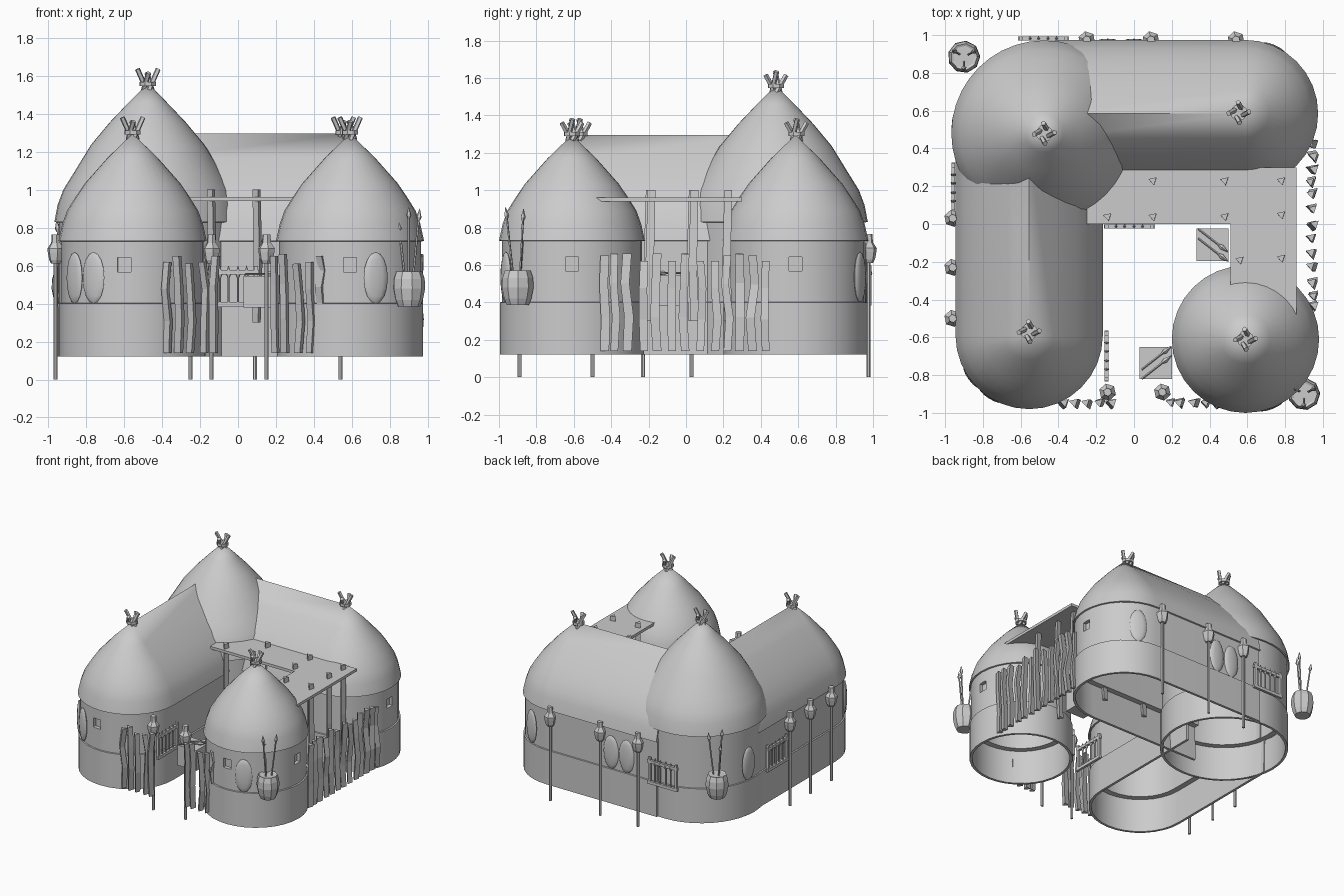
import bpy, bmesh, random
from math import sin, cos, pi, radians
from mathutils import Vector, Matrix

if "Cube" in bpy.data.objects:
    bpy.data.objects.remove(bpy.data.objects["Cube"])

random.seed(4)
smooth = []


def finish(name, bm):
    me = bpy.data.meshes.new(name)
    bm.to_mesh(me)
    bm.free()
    ob = bpy.data.objects.new(name, me)
    bpy.context.collection.objects.link(ob)
    return ob


def box(bm, c, s, rz=0):
    m = Matrix.Translation(c) @ Matrix.Rotation(rz, 4, 'Z') @ Matrix.Diagonal((*s, 1))
    bmesh.ops.create_cube(bm, size=1, matrix=m)


def tube(bm, pts, radii, sides=6):
    # lofted stick through pts with end caps
    pts = [Vector(p) for p in pts]
    d = (pts[-1] - pts[0]).normalized()
    u = d.cross(Vector((0.31, 0.95, 0.05))).normalized()
    v = d.cross(u)
    rings = [[bm.verts.new(p + r * (cos(2 * pi * i / sides) * u + sin(2 * pi * i / sides) * v))
              for i in range(sides)] for p, r in zip(pts, radii)]
    for a, b in zip(rings, rings[1:]):
        for i in range(sides):
            j = (i + 1) % sides
            bm.faces.new((a[i], a[j], b[j], b[i]))
    bm.faces.new(rings[0][::-1])
    bm.faces.new(rings[-1])


def shell(name, c, profile, thick, ang=None, length=0, n=32):
    # round shell, or a round-ended wing running back by length, from an (r, z) profile
    bm = bmesh.new()
    rings = []
    for r, z in profile:
        if ang is None:
            p = [(c[0] + r * cos(2 * pi * i / n), c[1] + r * sin(2 * pi * i / n)) for i in range(n)]
        else:
            h = n // 2
            p = [(c[0] + r * cos(ang - pi / 2 + pi * i / h), c[1] + r * sin(ang - pi / 2 + pi * i / h))
                 for i in range(h + 1)]
            bx, by = -length * cos(ang), -length * sin(ang)
            p = [(p[0][0] + bx, p[0][1] + by)] + p + [(p[-1][0] + bx, p[-1][1] + by)]
        rings.append([bm.verts.new((x, y, z)) for x, y in p])
    m = len(rings[0])
    for a, b in zip(rings, rings[1:]):
        for i in range(m if ang is None else m - 1):
            j = (i + 1) % m
            bm.faces.new((a[i], a[j], b[j], b[i]))
    bmesh.ops.remove_doubles(bm, verts=bm.verts, dist=0.0005)
    ob = finish(name, bm)
    s = ob.modifiers.new("thickness", 'SOLIDIFY')
    s.thickness, s.offset = thick, -1
    smooth.append(ob)
    return ob


def cut_window(wall, c, ang, r):
    bm = bmesh.new()
    box(bm, (c[0] + r * cos(ang), c[1] + r * sin(ang), 0.605), (0.06, 0.07, 0.075), ang)
    cut = finish("window_cutter", bm)
    cut.hide_render = True
    cut.hide_set(True)
    b = wall.modifiers.new("window", 'BOOLEAN')
    b.object, b.operation, b.solver = cut, 'DIFFERENCE', 'EXACT'


# huts and wings: name, centre, wing direction, wing length, window angles
hut_roof = [(0.39, 0.73), (0.37, 0.82), (0.345, 0.89), (0.298, 0.965), (0.25, 1.035), (0.13, 1.17), (0, 1.295)]
for name, c, ang, ln, wins in (("left_wing", (-0.555, -0.59), -pi / 2, 1.0, (-pi / 2 - 0.12,)),
                               ("back_wing", (0.585, 0.585), 0, 1.0, (0,)),
                               ("small_hut", (0.59, -0.61), None, 0, (-pi / 2, 0))):
    shell(name + "_base", c, [(0.385, 0.12), (0.385, 0.40), (0.375, 0.402)], 0.02, ang, ln)
    wall = shell(name + "_wall", c, [(0.374, 0.40), (0.374, 0.75)], 0.045, ang, ln)
    for w in wins:
        cut_window(wall, c, w, 0.374)
    shell(name + "_roof", c, hut_roof, 0.012, ang, ln)
tower = (-0.475, 0.48)
shell("tower_base", tower, [(0.478, 0.12), (0.478, 0.40), (0.47, 0.402)], 0.02, n=40)
shell("tower_wall", tower, [(0.47, 0.40), (0.47, 0.86)], 0.045, n=40)
shell("tower_roof", tower, [(0.492, 0.83), (0.475, 0.92), (0.445, 1.0), (0.395, 1.08), (0.3, 1.235),
                            (0.2, 1.355), (0.1, 1.46), (0, 1.56)], 0.012, n=40)

# crossed-stick finials
bm = bmesh.new()
for x, y, z in ((-0.555, -0.57, 1.29), (0.555, 0.59, 1.29), (0.59, -0.61, 1.29), (-0.475, 0.48, 1.545)):
    tube(bm, [(x, y, z), (x, y, z + 0.022)], [0.045, 0.045], 8)
    for k in range(4):
        a = k * pi / 2 + 0.5
        p = Vector((x + 0.022 * cos(a), y + 0.022 * sin(a), z - 0.01))
        q = Vector((-sin(a) * 0.05, cos(a) * 0.05, 0.08 + 0.02 * (k % 2)))
        tube(bm, [p - q * 0.2, p + q], [0.014, 0.014], 5)
finish("roof_finials", bm)

# L-shaped canopy and its posts
bm = bmesh.new()
f = bm.faces.new([bm.verts.new((x, y, 0.94)) for x, y in
                  ((-0.25, 0), (0.51, 0), (0.51, -0.55), (0.86, -0.55), (0.86, 0.30), (-0.25, 0.30))])
ex = bmesh.ops.extrude_face_region(bm, geom=[f])
bmesh.ops.translate(bm, verts=[v for v in ex["geom"] if isinstance(v, bmesh.types.BMVert)], vec=(0, 0, 0.022))
bmesh.ops.recalc_face_normals(bm, faces=bm.faces)
finish("canopy", bm)
bm = bmesh.new()
for x, y in ((-0.14, 0.04), (0.10, 0.04), (0.48, 0.04), (0.78, 0.05), (0.10, 0.23), (0.48, 0.23),
             (0.78, 0.23), (0.56, -0.19), (0.78, -0.18)):
    tube(bm, [(x, y, 0.30), (x + 0.008, y - 0.01, 0.6), (x, y, 1.0)], [0.026, 0.027, 0.025], 3)
finish("canopy_posts", bm)

# crooked palisade stakes
bm = bmesh.new()
stakes = [(x, -0.945, 0.14) for x in (-0.37, -0.31, -0.25, -0.175, -0.125, 0.2, 0.25, 0.32, 0.38)]
stakes += [(0.44, -0.95, 0.40)]
stakes += [(0.945, y, 0.14) for y in (0.43, 0.36, 0.29, 0.225, 0.16, 0.08, 0, -0.07, -0.15,
                                      -0.22, -0.31, -0.38, -0.43)]
for x, y, z in stakes:
    top = random.choice((0.61, 0.62, 0.65, 0.66))
    j = lambda: random.uniform(-0.013, 0.013)
    r = random.uniform(0.024, 0.029)
    tube(bm, [(x, y, z)] + [(x + j(), y + j(), z + (top - z) * t) for t in (0.35, 0.7)] + [(x + j(), y, top)],
         [r, r * 1.05, r, r], 3)
finish("palisade", bm)

# torches on poles
bm = bmesh.new()
for x, y in ((-0.96, 0.03), (-0.96, -0.23), (-0.96, -0.5), (-0.25, 0.975), (0.09, 0.975), (0.54, 0.975),
             (-0.14, -0.89), (0.15, -0.89)):
    tube(bm, [(x, y, 0), (x, y, 0.62)], [0.011, 0.011], 6)
    zs = (0.61, 0.63, 0.67, 0.69, 0.72, 0.765)
    tube(bm, [(x, y, z) for z in zs], [0.025, 0.036, 0.044, 0.046, 0.025, 0.022], 6)
finish("torches", bm)


def spear(bm, p, q, r=0.006):
    p, q = Vector(p), Vector(q)
    d = (q - p).normalized()
    tube(bm, [p, q - d * 0.07, q - d * 0.065, q - d * 0.045, q], [r, r, r, r * 2.4, 0.001], 5)


# pots holding spears
bm = bmesh.new()
for x, y in ((-0.9, 0.885), (0.9, -0.9)):
    tube(bm, [(x, y, z) for z in (0.385, 0.42, 0.48, 0.53, 0.57, 0.565)],
         [0.06, 0.074, 0.086, 0.083, 0.07, 0.058], 9)
    for k, h in enumerate((0.9, 0.84, 0.91)):
        a = k * 2.1 + 0.5
        spear(bm, (x + 0.02 * cos(a), y + 0.02 * sin(a), 0.5), (x + 0.065 * cos(a), y + 0.065 * sin(a), h))
finish("spear_pots", bm)

# weapon racks: two rails, end posts, spears
bm = bmesh.new()
for x, y, rot in ((-0.48, 0.982, 0), (-0.957, 0.19, pi / 2), (-0.025, -0.013, 0), (-0.145, -0.70, pi / 2)):
    for z in (0.395, 0.565):
        box(bm, (x, y, z), (0.27, 0.02, 0.024), rot)
    for t in (-0.12, 0.12):
        box(bm, (x + t * cos(rot), y + t * sin(rot), 0.492), (0.02, 0.02, 0.21), rot)
    for t in (-0.07, -0.025, 0.025, 0.07):
        px, py = x + t * cos(rot), y + t * sin(rot)
        spear(bm, (px, py, 0.39), (px, py, 0.60))
finish("weapon_racks", bm)

# crates with spears laid across
bm = bmesh.new()
for x, y, s in ((0.415, -0.11, -1), (0.115, -0.735, 1)):
    box(bm, (x, y, 0.463), (0.17, 0.17, 0.165))
    for o in (-0.025, 0.025):
        spear(bm, (x - 0.075, y - 0.06 * s + o, 0.556), (x + 0.085, y + 0.065 * s + o, 0.556))
finish("spear_crates", bm)

# oval shields: position and facing angle in degrees
bm = bmesh.new()
for cx, cy, r, a in ((-0.555, -0.59, 0.378, 216), (-0.555, -0.59, 0.378, 237), (0.59, -0.61, 0.378, -69),
                     (0.585, 0.585, 0.378, 66), (0.0, 0.585, 0.378, 90), (-0.14, 0.585, 0.378, 90),
                     (-0.475, 0.48, 0.475, 172)):
    a = radians(a)
    m = (Matrix.Translation((cx + r * cos(a), cy + r * sin(a), 0.535)) @ Matrix.Rotation(a, 4, 'Z')
         @ Matrix.Diagonal((0.018, 0.068, 0.135, 1)))
    bmesh.ops.create_uvsphere(bm, u_segments=12, v_segments=8, radius=1, matrix=m)
smooth.append(finish("shields", bm))

# bake the modifiers, then smooth the round parts, keeping eaves and ridges sharp
bpy.context.view_layer.update()
bpy.ops.object.select_all(action='DESELECT')
for ob in smooth:
    ob.select_set(True)
bpy.context.view_layer.objects.active = smooth[0]
bpy.ops.object.convert(target='MESH')
bpy.ops.object.shade_smooth_by_angle(angle=radians(35))
